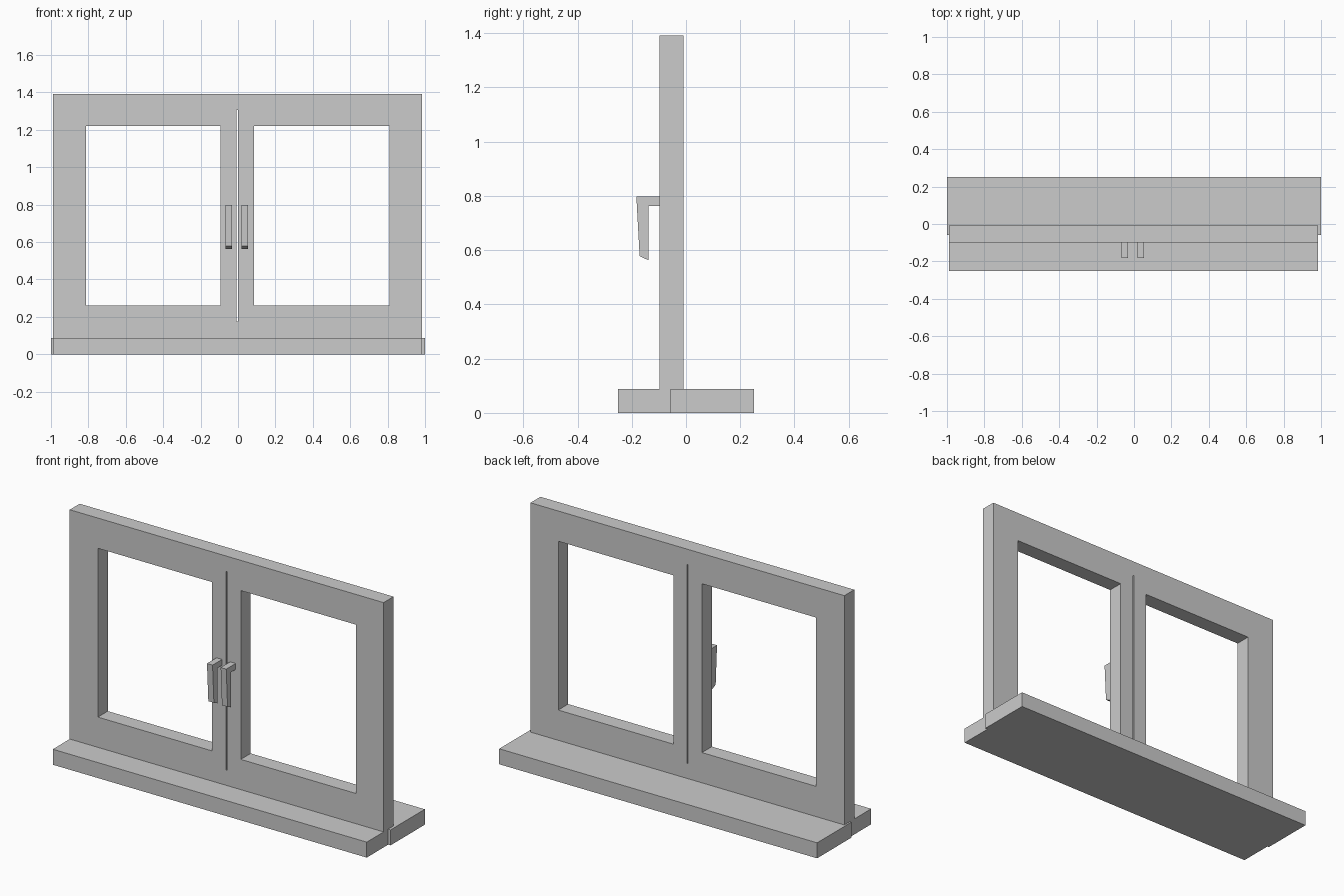
import bpy
import bmesh

# Remove the default cube
cube = bpy.data.objects.get("Cube")
if cube:
    bpy.data.objects.remove(cube, do_unlink=True)

# Single painted finish
grey = bpy.data.materials.new("light_grey_paint")
grey.use_nodes = True
colour = (0.6, 0.6, 0.6, 1)
grey.diffuse_color = colour
grey.node_tree.nodes["Principled BSDF"].inputs["Base Color"].default_value = colour


def extrude_x(name, profile, x0, x1):
    """Extrude a (y, z) profile from x0 to x1."""
    bm = bmesh.new()
    face = bm.faces.new([bm.verts.new((x0, y, z)) for y, z in profile])
    result = bmesh.ops.extrude_face_region(bm, geom=[face])
    moved = [v for v in result["geom"] if isinstance(v, bmesh.types.BMVert)]
    bmesh.ops.translate(bm, verts=moved, vec=(x1 - x0, 0, 0))
    bmesh.ops.recalc_face_normals(bm, faces=bm.faces)
    mesh = bpy.data.meshes.new(name)
    bm.to_mesh(mesh)
    bm.free()
    mesh.materials.append(grey)
    obj = bpy.data.objects.new(name, mesh)
    bpy.context.collection.objects.link(obj)
    return obj


def box(name, x0, x1, y0, y1, z0, z1):
    return extrude_x(name, [(y0, z0), (y1, z0), (y1, z1), (y0, z1)], x0, x1)


def cut(target, cutter):
    """Subtract the cutter from the target, then discard it."""
    cutter.hide_render = True
    mod = target.modifiers.new("opening", "BOOLEAN")
    mod.operation = "DIFFERENCE"
    mod.solver = "EXACT"
    mod.object = cutter
    bpy.context.view_layer.objects.active = target
    bpy.ops.object.modifier_apply(modifier=mod.name)
    bpy.data.objects.remove(cutter, do_unlink=True)


LEFT, RIGHT, MID = 0.985, -0.99, -0.004
FRONT, BACK = -0.098, -0.009
SILL_TOP, JOINT = 0.088, -0.058

# Window frame with the front sill in one piece
frame = extrude_x("window_frame", [
    (-0.25, 0), (JOINT, 0), (JOINT, SILL_TOP), (BACK, SILL_TOP),
    (BACK, 1.392), (FRONT, 1.392), (FRONT, SILL_TOP), (-0.25, SILL_TOP),
], RIGHT, LEFT)

# Two glazing openings and the narrow gap between the sashes
for x0, x1, z0, z1 in (
    (-0.813, -0.094, 0.26, 1.22),
    (0.086, 0.81, 0.26, 1.22),
    (MID - 0.003, MID + 0.003, 0.174, 1.305),
):
    cut(frame, box("opening_cutter", x0, x1, -0.2, 0.1, z0, z1))

# Wider back sill
box("back_sill", -1, 1, JOINT, 0.25, 0, SILL_TOP)

# Hooked handles either side of the gap
handle_profile = [
    (FRONT, 0.797), (-0.183, 0.797), (-0.171, 0.578),
    (-0.139, 0.563), (-0.139, 0.763), (FRONT, 0.763),
]
for name, x0 in (("right_handle", -0.067), ("left_handle", 0.019)):
    extrude_x(name, handle_profile, x0, x0 + 0.035)
